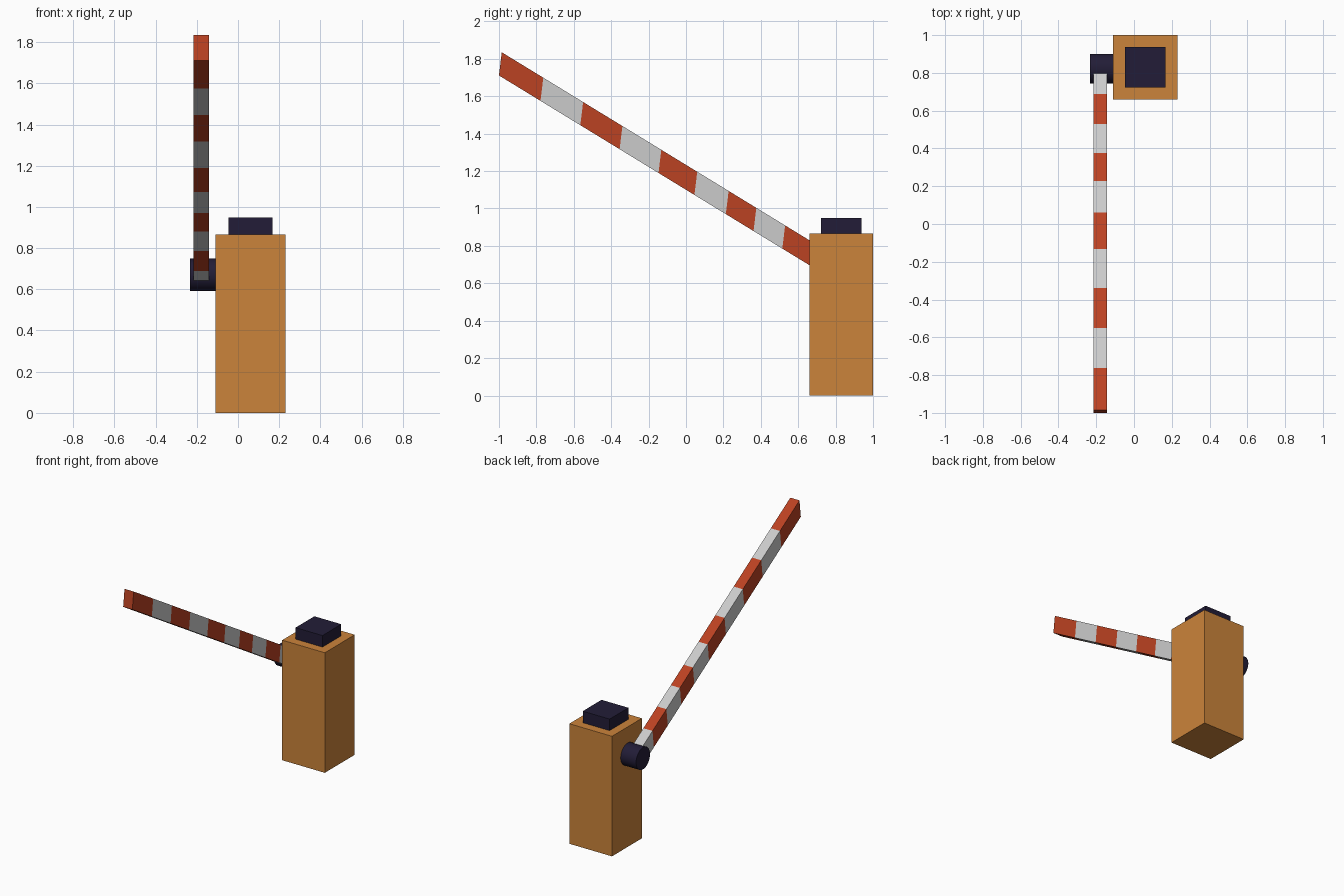
import bpy, bmesh, math

if "Cube" in bpy.data.objects:
    bpy.data.objects.remove(bpy.data.objects["Cube"])


def material(name, rgb):
    m = bpy.data.materials.new(name)
    m.diffuse_color = (*rgb, 1)
    m.use_nodes = True
    m.node_tree.nodes["Principled BSDF"].inputs["Base Color"].default_value = m.diffuse_color
    return m


orange = material("orange", (0.60, 0.23, 0.043))
red = material("red", (0.50, 0.054, 0.016))
pale = material("pale_grey", (0.62, 0.62, 0.62))
dark = material("dark", (0.016, 0.012, 0.038))


def box(name, lo, hi, mat):
    bpy.ops.mesh.primitive_cube_add(size=1, location=[(a + b) / 2 for a, b in zip(lo, hi)])
    ob = bpy.context.object
    ob.name = name
    ob.scale = [b - a for a, b in zip(lo, hi)]
    bpy.ops.object.transform_apply(location=False, rotation=False, scale=True)
    ob.data.materials.append(mat)


# Cabinet and its lid
box("cabinet", (-0.11, 0.66, 0), (0.23, 1.0, 0.865), orange)
box("cabinet_lid", (-0.047, 0.723, 0.865), (0.167, 0.937, 0.948), dark)

# Pivot drum on the side of the cabinet
bpy.ops.mesh.primitive_cylinder_add(vertices=32, radius=0.079, depth=0.124,
                                    location=(-0.171, 0.822, 0.671),
                                    rotation=(0, math.pi / 2, 0))
drum = bpy.context.object
drum.name = "pivot_drum"
drum.data.materials.append(dark)
bpy.ops.object.shade_smooth_by_angle(angle=math.radians(30))

# Striped barrier arm: slanted rings along the slope, alternating colours
cuts = [-0.985, -0.763, -0.55, -0.34, -0.132, 0.06, 0.228, 0.376, 0.53, 0.688, 0.808]
bm = bmesh.new()
rings = []
for y in cuts:
    z = 1.835 - 0.611 * (y + 0.985)
    rings.append([bm.verts.new(p) for p in (
        (-0.215, y, z), (-0.142, y, z),
        (-0.142, y - 0.015, z - 0.124), (-0.215, y - 0.015, z - 0.124))])
for i, (a, b) in enumerate(zip(rings, rings[1:])):
    for k in range(4):
        n = (k + 1) % 4
        bm.faces.new((a[k], a[n], b[n], b[k])).material_index = i % 2
bm.faces.new(rings[0])
bm.faces.new(rings[-1]).material_index = 1
bmesh.ops.recalc_face_normals(bm, faces=bm.faces[:])
mesh = bpy.data.meshes.new("barrier_arm")
bm.to_mesh(mesh)
bm.free()
mesh.materials.append(red)
mesh.materials.append(pale)
bpy.context.collection.objects.link(bpy.data.objects.new("barrier_arm", mesh))
